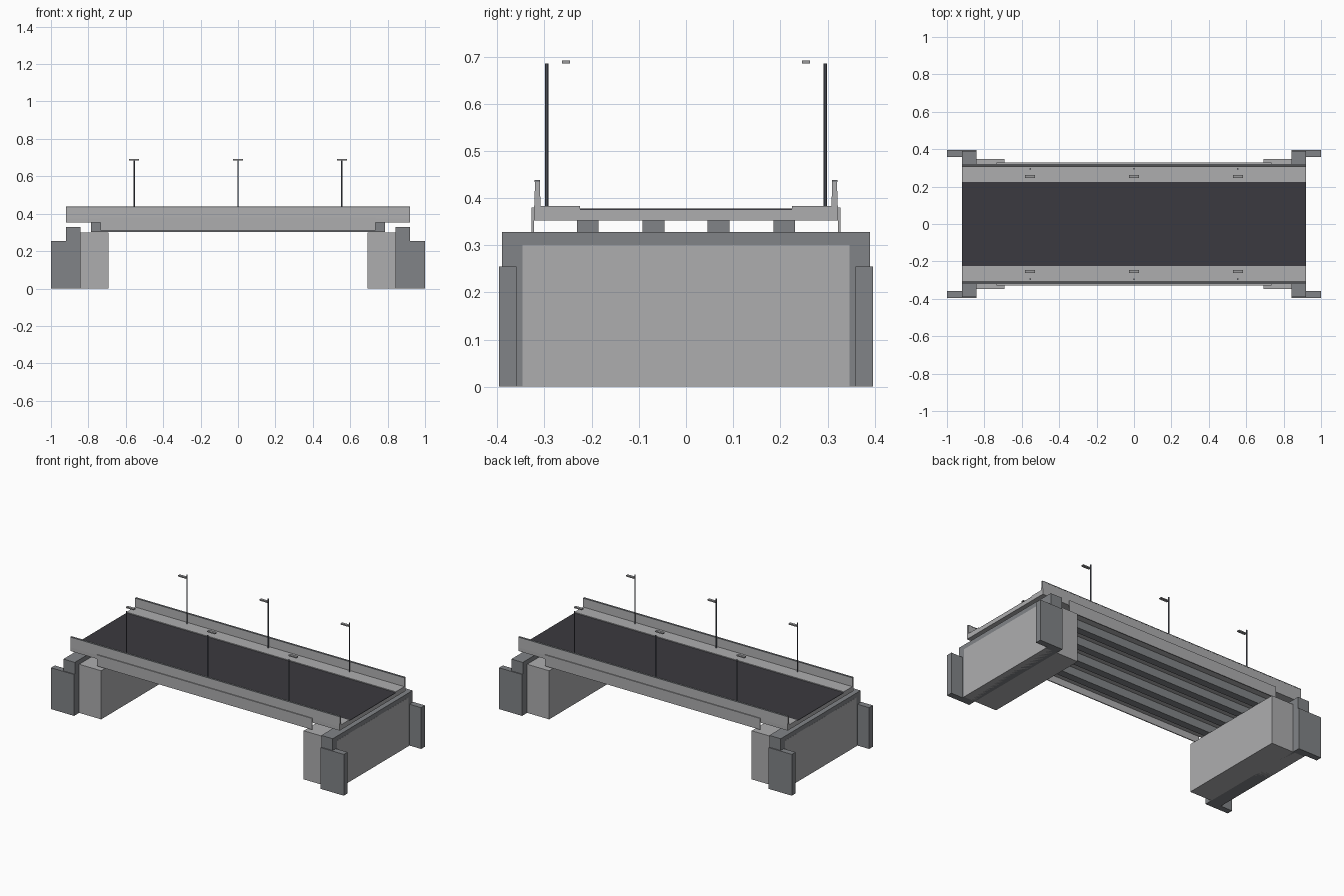
import bpy, bmesh, math

if "Cube" in bpy.data.objects:
    bpy.data.objects.remove(bpy.data.objects["Cube"])


def material(name, rgb):
    m = bpy.data.materials.new(name)
    m.diffuse_color = (*rgb, 1)
    m.use_nodes = True
    m.node_tree.nodes["Principled BSDF"].inputs["Base Color"].default_value = m.diffuse_color
    return m


LIGHT = material("light_concrete", (0.42, 0.42, 0.43))
DARK = material("dark_concrete", (0.22, 0.23, 0.242))
ASPHALT = material("asphalt", (0.043, 0.042, 0.05))
POLE = material("pole_metal", (0.11, 0.12, 0.15))
LAMP = material("lamp_grey", (0.32, 0.32, 0.33))


def finish(name, bm, mat):
    bmesh.ops.recalc_face_normals(bm, faces=bm.faces)
    me = bpy.data.meshes.new(name)
    bm.to_mesh(me)
    bm.free()
    me.materials.append(mat)
    ob = bpy.data.objects.new(name, me)
    bpy.context.collection.objects.link(ob)
    return ob


def box(name, x, y, z, mat):
    """Box from (min, max) ranges on each axis."""
    bm = bmesh.new()
    bmesh.ops.create_cube(bm, size=1)
    for v in bm.verts:
        for i, r in enumerate((x, y, z)):
            v.co[i] = max(r) if v.co[i] > 0 else min(r)
    return finish(name, bm, mat)


def extrude_x(name, profile, half, mat):
    """Extrude a (y, z) profile along x from -half to half."""
    bm = bmesh.new()
    face = bm.faces.new([bm.verts.new((-half, y, z)) for y, z in profile])
    new = bmesh.ops.extrude_face_region(bm, geom=[face])["geom"]
    bmesh.ops.translate(bm, vec=(2 * half, 0, 0),
                        verts=[g for g in new if isinstance(g, bmesh.types.BMVert)])
    return finish(name, bm, mat)


def rod(name, x, y, z0, z1, r, mat):
    bm = bmesh.new()
    bmesh.ops.create_cone(bm, cap_ends=True, segments=8, radius1=r, radius2=r, depth=z1 - z0)
    bmesh.ops.translate(bm, vec=(x, y, (z0 + z1) / 2), verts=bm.verts)
    return finish(name, bm, mat)


# Deck and road surface
L = 0.92
box("deck_slab", (-L, L), (-0.322, 0.322), (0.352, 0.375), LIGHT)
box("road_surface", (-L, L), (-0.225, 0.225), (0.375, 0.378), ASPHALT)

# Girders under the deck
for i, y in enumerate((-0.208, -0.069, 0.069, 0.208)):
    box(f"girder_{i}", (-0.785, 0.785), (y - 0.023, y + 0.023), (0.302, 0.352), DARK)

for s, side in ((-1, "front"), (1, "back")):
    # Sidewalk, tapered parapet with coping, and fascia panel
    box(f"sidewalk_{side}", (-L, L), (s * 0.225, s * 0.31), (0.375, 0.383), LIGHT)
    extrude_x(f"parapet_{side}",
              [(s * y, z) for y, z in ((0.308, 0.375), (0.322, 0.375),
                                       (0.320, 0.434), (0.310, 0.434))], L, LIGHT)
    box(f"parapet_coping_{side}", (-L, L), (s * 0.309, s * 0.321), (0.434, 0.438), DARK)
    box(f"fascia_{side}", (-0.735, 0.735), (s * 0.322, s * 0.328), (0.311, 0.38), LIGHT)
    # Street lamps
    for i, x in enumerate((-0.555, 0, 0.555)):
        rod(f"lamp_pole_{side}_{i}", x, s * 0.295, 0.383, 0.685, 0.004, POLE)
        box(f"lamp_head_{side}_{i}", (x - 0.027, x + 0.027),
            (s * 0.246, s * 0.263), (0.685, 0.692), LAMP)

# Abutments: bearing block, back wall and wing walls
for s, side in ((-1, "left"), (1, "right")):
    box(f"abutment_block_{side}", (s * 0.692, s * 0.9205), (-0.347, 0.347), (0, 0.3), LIGHT)
    box(f"back_wall_{side}", (s * 0.842, s * 0.92), (-0.39, 0.39), (0, 0.328), DARK)
    for t, end in ((-1, "front"), (1, "back")):
        box(f"wing_wall_{side}_{end}", (s * 0.842, s * 1.0),
            (t * 0.359, t * 0.396), (0, 0.255), DARK)
